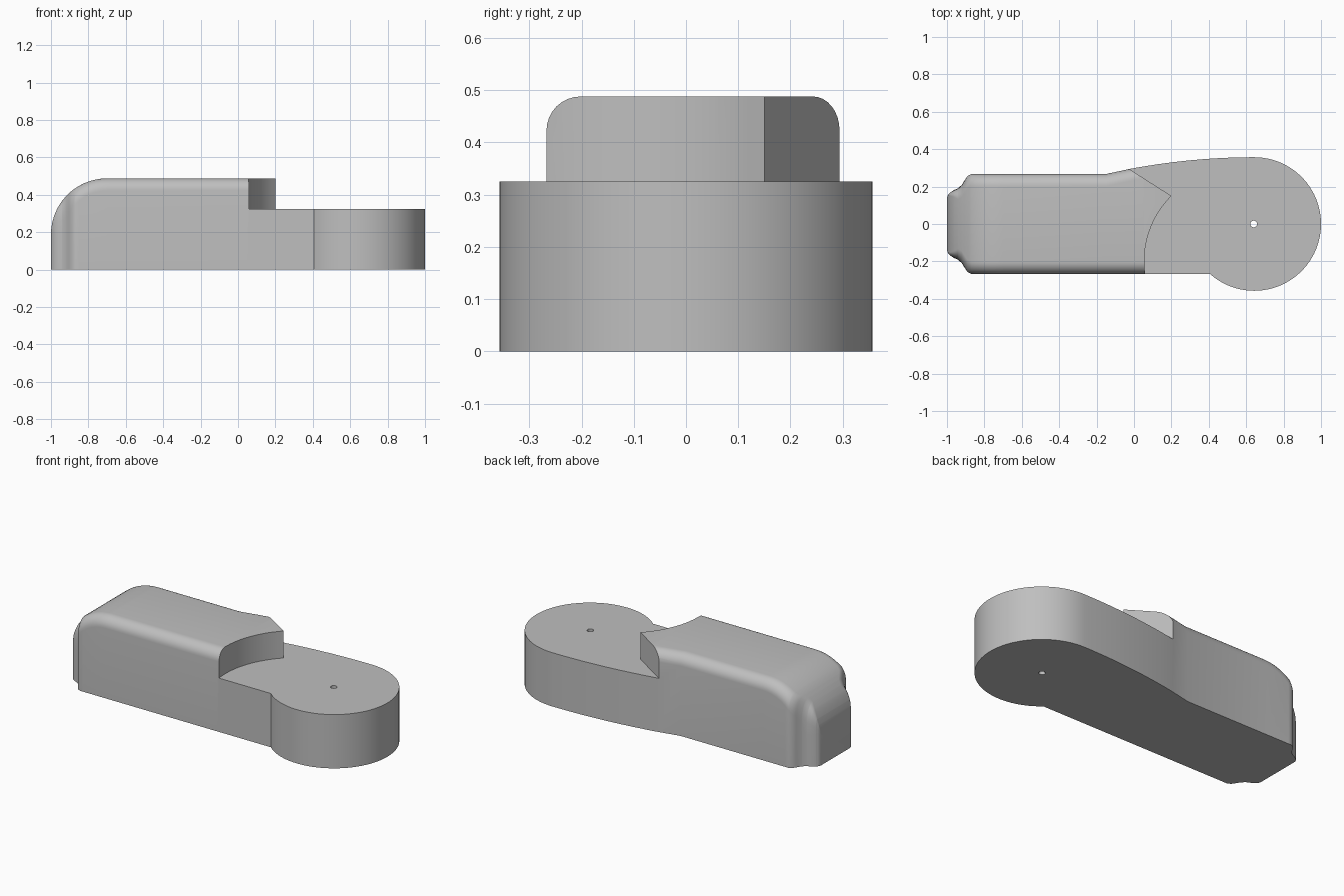
import bpy, bmesh, math

cube = bpy.data.objects.get("Cube")
if cube:
    bpy.data.objects.remove(cube, do_unlink=True)

grey = bpy.data.materials.new("plain_grey")
grey.use_nodes = True
grey.diffuse_color = (0.52, 0.52, 0.52, 1)
grey.node_tree.nodes["Principled BSDF"].inputs["Base Color"].default_value = (0.52, 0.52, 0.52, 1)

TOP, LEDGE = 0.488, 0.325
NOSE_R, FILLET, STEPS = 0.3, 0.065, 8
HALF = 0.267
PAD_X, PAD_R = 0.643, 0.357
# Half outline of the notched nose
NOSE = [(-1, .14), (-.995, .155), (-.985, .167), (-.965, .18), (-.94, .192),
        (-.92, .21), (-.905, .235), (-.89, .257), (-.87, HALF)]
FRONT_KINK = PAD_X - math.sqrt(PAD_R ** 2 - HALF ** 2)


def nose_width(x):
    for (x0, w0), (x1, w1) in zip(NOSE, NOSE[1:]):
        if x <= x1:
            return w0 + (w1 - w0) * (x - x0) / (x1 - x0)
    return HALF


def pad_width(x):
    return math.sqrt(max(0, PAD_R ** 2 - (x - PAD_X) ** 2))


def front_width(x):
    return nose_width(x) if x < FRONT_KINK else pad_width(x)


def back_width(x):
    if x < -0.15:
        return nose_width(x)
    if x < -0.02:
        return HALF + (x + 0.15) / 0.13 * 0.028
    return PAD_R - (x - PAD_X) ** 2 / 7.1 if x < PAD_X else pad_width(x)


def top_height(x, inset):
    """Height of the rounded-nose top, moved inward by inset."""
    base = TOP - NOSE_R
    run = min(0, x + 1 - NOSE_R)
    return base + math.sqrt(max(0, (NOSE_R - inset) ** 2 - run ** 2))


def half_section(x, width, side):
    """Bottom corner, then up the wall and around the top fillet."""
    r = max(0.0005, min(FILLET, x + 1, width * 0.9))
    pts = [(x, side * width, 0)]
    for k in range(STEPS + 1):
        a = math.pi / 2 * k / STEPS
        pts.append((x, side * (width - r * (1 - math.cos(a))),
                    top_height(x, r * (1 - math.sin(a)))))
    return pts


def finish(name, bm):
    bmesh.ops.recalc_face_normals(bm, faces=bm.faces)
    mesh = bpy.data.meshes.new(name)
    bm.to_mesh(mesh)
    bm.free()
    obj = bpy.data.objects.new(name, mesh)
    bpy.context.collection.objects.link(obj)
    mesh.materials.append(grey)
    return obj


def prism(name, outline, z0, z1):
    bm = bmesh.new()
    face = bm.faces.new([bm.verts.new((x, y, z0)) for x, y in outline])
    ext = bmesh.ops.extrude_face_region(bm, geom=[face])["geom"]
    for v in ext:
        if isinstance(v, bmesh.types.BMVert):
            v.co.z = z1
    obj = finish(name, bm)
    obj.hide_render = True
    return obj


# Body: cross-sections lofted along its length
stations = {round(x, 4) for x, _ in NOSE}
stations |= {round(-0.7 - NOSE_R * math.cos(math.radians(a * 6)), 4) for a in range(16)}
stations |= {-0.15, -0.02, FRONT_KINK}
stations |= {0.05 + 0.08 * i for i in range(5)}
stations |= {round(PAD_X + PAD_R * math.cos(math.radians(a)), 5) for a in range(2, 130, 4)}

bm = bmesh.new()
rings = []
for x in sorted(stations):
    back = half_section(x, back_width(x), 1)
    front = half_section(x, front_width(x), -1)
    rings.append([bm.verts.new(p) for p in back + front[::-1]])
for a, b in zip(rings, rings[1:]):
    for i in range(len(a)):
        j = (i + 1) % len(a)
        bm.faces.new((a[i], a[j], b[j], b[i]))
bm.faces.new(rings[0])
bm.faces.new(rings[-1])
body = finish("arm_body", bm)

# Cutter for the lowered pad: concave arc, then a straight slanted edge
arc = []
for i in range(25):
    y = -0.4 + 0.55 * i / 24
    arc.append((0.55 - math.sqrt(0.495 ** 2 - (y + 0.2) ** 2), y))
step = prism("pad_cutter", arc + [(-0.145, 0.37), (-0.145, 0.6), (1.3, 0.6), (1.3, -0.4)],
             LEDGE, 0.8)

# Cutter for the pin hole
circle = [(0.64 + 0.018 * math.cos(math.tau * i / 24), 0.018 * math.sin(math.tau * i / 24))
          for i in range(24)]
hole = prism("hole_cutter", circle, -0.2, 0.7)

bpy.context.view_layer.objects.active = body
body.select_set(True)
for cutter in (step, hole):
    mod = body.modifiers.new("cut", "BOOLEAN")
    mod.operation = "DIFFERENCE"
    mod.solver = "EXACT"
    mod.object = cutter
    bpy.ops.object.modifier_apply(modifier=mod.name)
    bpy.data.objects.remove(cutter, do_unlink=True)

bpy.ops.object.shade_smooth_by_angle(angle=math.radians(32))
